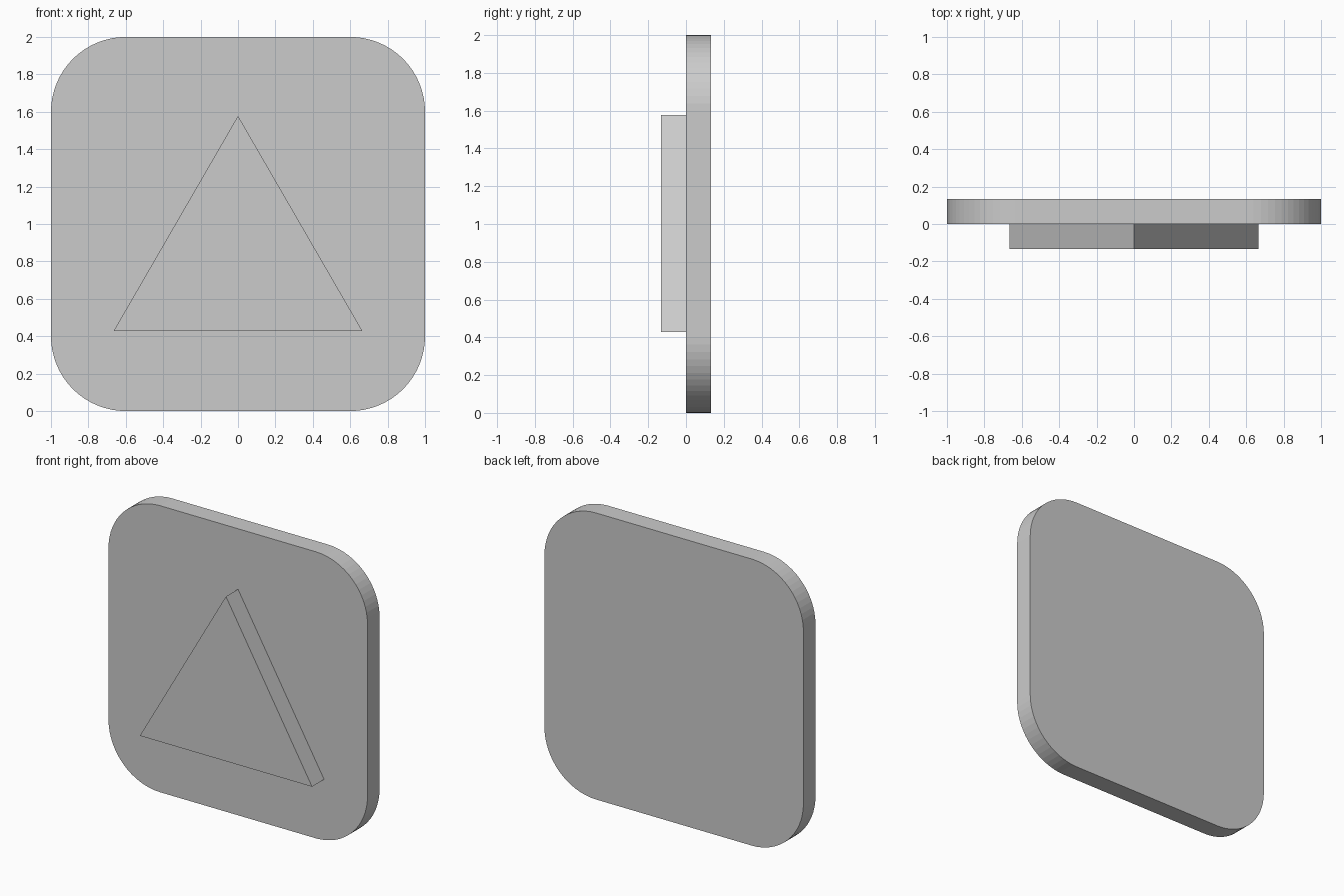
import bpy
import bmesh
from math import sin, cos, pi

if "Cube" in bpy.data.objects:
    bpy.data.objects.remove(bpy.data.objects["Cube"])

DEPTH = 0.133


def prism(name, outline, y_front, y_back):
    """Extrude an x-z outline along y into a closed solid."""
    bm = bmesh.new()
    face = bm.faces.new([bm.verts.new((x, y_front, z)) for x, z in outline])
    new = bmesh.ops.extrude_face_region(bm, geom=[face], use_keep_orig=True)["geom"]
    verts = [g for g in new if isinstance(g, bmesh.types.BMVert)]
    bmesh.ops.translate(bm, verts=verts, vec=(0, y_back - y_front, 0))
    bmesh.ops.recalc_face_normals(bm, faces=bm.faces)
    mesh = bpy.data.meshes.new(name)
    bm.to_mesh(mesh)
    bm.free()
    obj = bpy.data.objects.new(name, mesh)
    bpy.context.collection.objects.link(obj)
    return obj


def rounded_square(half, radius, z_mid, steps):
    """Outline of a square with rounded corners."""
    inner = half - radius
    points = []
    for corner in range(4):
        mid = pi / 4 + corner * pi / 2
        cx = inner if cos(mid) > 0 else -inner
        cz = inner if sin(mid) > 0 else -inner
        for i in range(steps + 1):
            a = (corner + i / steps) * pi / 2
            points.append((cx + radius * cos(a), z_mid + cz + radius * sin(a)))
    return points


# Rounded back plate
prism("back_plate", rounded_square(1.0, 0.4, 1.0, 16), 0.0, DEPTH)

# Raised triangle on the front face
prism("raised_triangle", [(-0.665, 0.428), (0.665, 0.428), (0.0, 1.578)], -DEPTH, 0.0)
